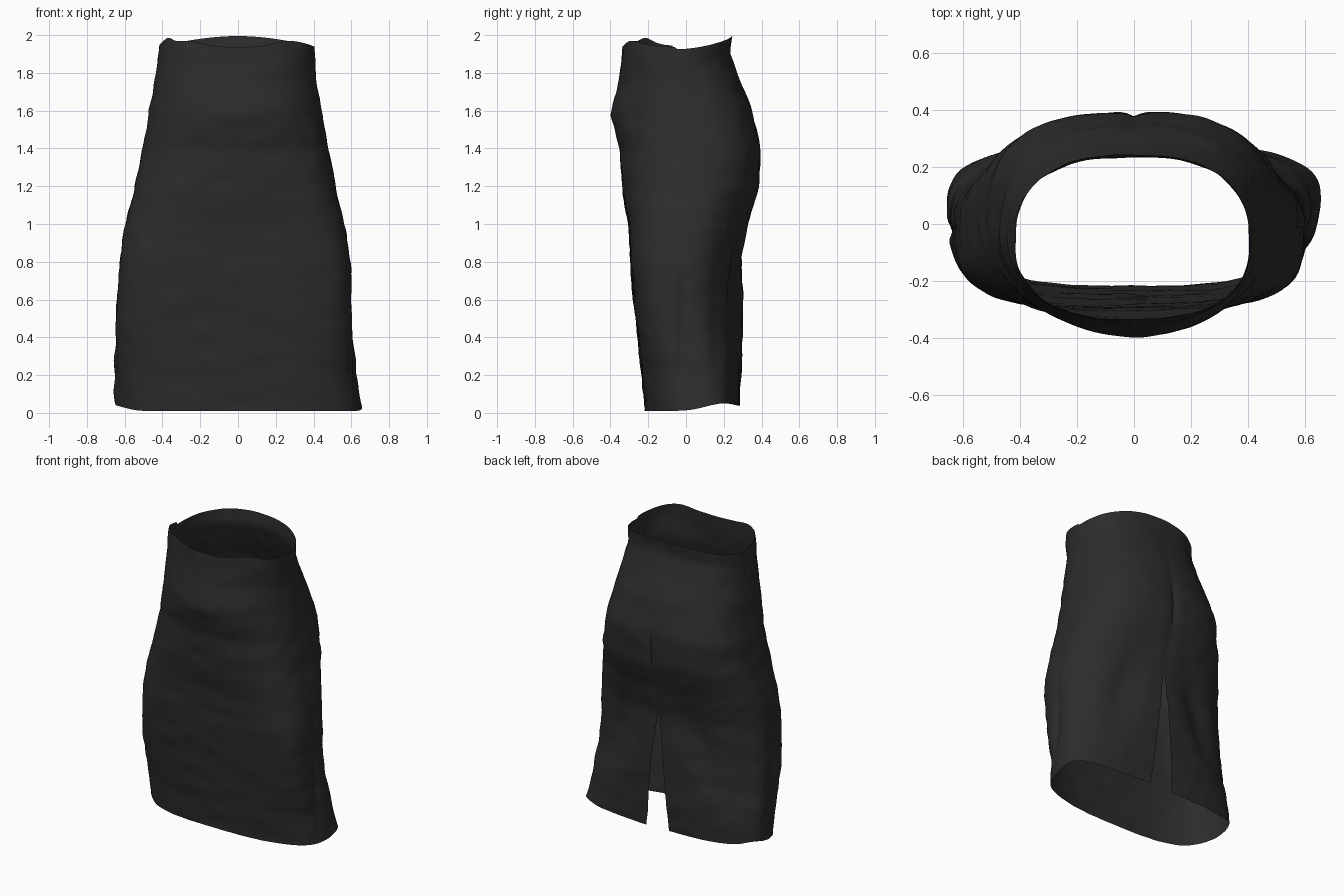
import bpy, bmesh, math
from mathutils import Vector, noise

if "Cube" in bpy.data.objects:
    bpy.data.objects.remove(bpy.data.objects["Cube"])

COLS, ROWS = 128, 64
SLIT_TOP, SLIT_RIGHT, SLIT_LEFT = 0.84, 0.1, 0.068

# Cross-sections: height, left x, right x, front y, back y, y of widest point,
# squareness of the front half, squareness of the back half
SECTIONS = [
    (0.00, -0.65, 0.655, -0.218, 0.28, 0.09, 2.8, 2.9),
    (0.20, -0.655, 0.625, -0.235, 0.295, 0.07, 3.0, 2.4),
    (0.40, -0.65, 0.61, -0.255, 0.30, 0.03, 3.4, 2.1),
    (0.60, -0.64, 0.60, -0.278, 0.30, 0.01, 3.8, 2.0),
    (0.80, -0.625, 0.595, -0.293, 0.295, 0.00, 3.9, 2.1),
    (1.00, -0.605, 0.57, -0.302, 0.33, 0.00, 3.3, 2.25),
    (1.20, -0.555, 0.525, -0.335, 0.39, 0.00, 2.7, 2.5),
    (1.42, -0.51, 0.485, -0.348, 0.396, 0.00, 2.4, 2.7),
    (1.62, -0.475, 0.45, -0.395, 0.342, -0.02, 2.1, 2.5),
    (1.80, -0.445, 0.415, -0.360, 0.270, -0.05, 2.2, 2.5),
    (1.90, -0.425, 0.41, -0.345, 0.235, -0.06, 2.4, 2.5),
    (2.00, -0.415, 0.405, -0.335, 0.245, -0.06, 2.5, 2.5),
]


def section(z):
    z = min(max(z, 0.0), 2.0)
    for lo, hi in zip(SECTIONS, SECTIONS[1:]):
        if z <= hi[0]:
            f = (z - lo[0]) / (hi[0] - lo[0])
            return [p + (q - p) * f for p, q in zip(lo, hi)][1:]


def bump(value, centre, width):
    return math.exp(-((value - centre) / width) ** 2)


def skirt_point(t, v):
    # The columns start and end at the centre back; the slit opens between them
    z = 2.0 * v
    xl, xr, yf, yb, yc, nf, nb = section(z)
    opening = max(0.0, 1 - z / SLIT_TOP) ** 0.8
    gap_l = math.atan(SLIT_LEFT * opening / -xl)
    gap_r = math.atan(SLIT_RIGHT * opening / xr)
    a = math.pi / 2 + gap_l + t * (2 * math.pi - gap_l - gap_r)
    c, s = math.cos(a), math.sin(a)
    n = nb if s > 0 else nf
    r = (abs(c) ** n + abs(s) ** n) ** (-1 / n)
    xc, w = (xl + xr) / 2, (xr - xl) / 2
    x = xc * abs(c) + w * r * c
    y = yc + r * s * ((yb - yc) if s > 0 else (yc - yf))

    # Uneven waist edge and hem
    bottom = 0.01 + 0.04 * bump(y, 0.2, 0.13) + 0.025 * bump(x, -0.65, 0.08)
    top = 1.925 + 0.07 * max(s, 0) ** 2 + 0.035 * bump(abs(x), 0.28, 0.12) * (s < 0)
    top += 0.012 * max(-s, 0) + 0.035 * bump(x, -0.375, 0.035) * (s < 0)
    z = bottom + v * (top - bottom)

    # Seam crease at the back, side folds near the hem, drape folds under the seat
    if s > 0:
        y -= 0.015 * bump(x, 0, 0.025) * bump(z, 1.3, 0.3)
        y -= 0.03 * bump(abs(x), 0.22 + 0.3 * (0.9 - z), 0.1) * bump(z, 0.68, 0.26)
    fold = bump(y, -0.02, 0.025) + bump(y, 0.16, 0.035)
    if abs(c) > 0.5:
        x -= math.copysign(0.015, c) * fold * bump(z, 0.42, 0.28)

    # Small cloth wrinkles, mostly running around the body
    wr = noise.noise(Vector((x * 4, y * 4, z * 9))) * 0.006
    wr += noise.noise(Vector((x * 11 + z * 5, y * 11, z * 15 + 7))) * 0.005
    return Vector((x + c * wr, y + s * wr, z))


# Skirt: one open cloth shell, welded down the back seam above the slit
bm = bmesh.new()
grid = [[bm.verts.new(skirt_point(i / COLS, j / ROWS)) for i in range(COLS + 1)]
        for j in range(ROWS + 1)]
for low, high in zip(grid, grid[1:]):
    for i in range(COLS):
        bm.faces.new((low[i], low[i + 1], high[i + 1], high[i]))
bmesh.ops.remove_doubles(bm, verts=bm.verts[:], dist=0.0005)
mesh = bpy.data.meshes.new("skirt")
bm.to_mesh(mesh)
bm.free()

skirt = bpy.data.objects.new("skirt", mesh)
bpy.context.collection.objects.link(skirt)
cloth = bpy.data.materials.new("charcoal cloth")
cloth.diffuse_color = (0.025, 0.025, 0.025, 1)
cloth.use_nodes = True
cloth.node_tree.nodes["Principled BSDF"].inputs["Base Color"].default_value = cloth.diffuse_color
mesh.materials.append(cloth)

bpy.context.view_layer.objects.active = skirt
skirt.select_set(True)
bpy.ops.object.shade_smooth_by_angle(angle=math.radians(30))
